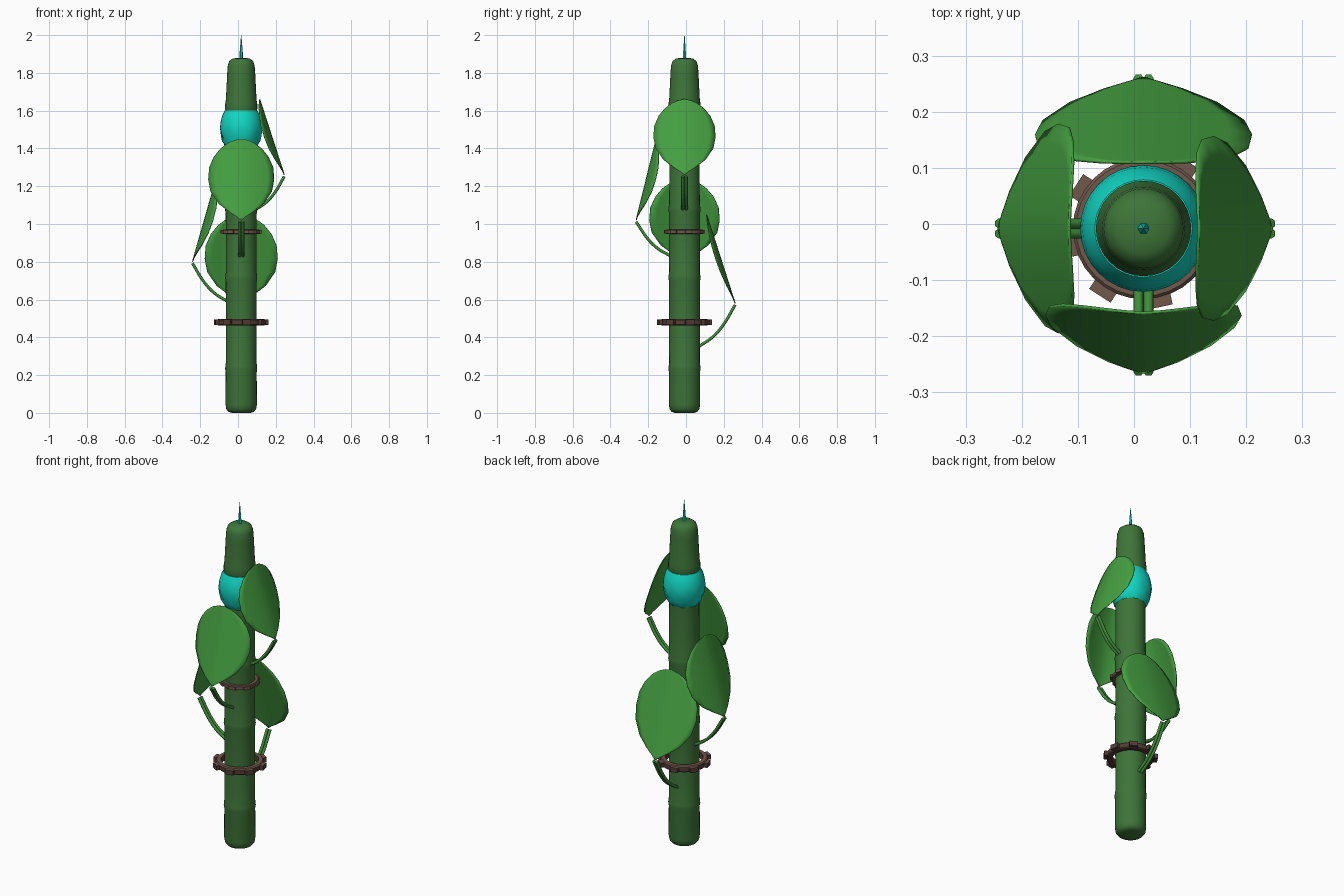
import bpy, bmesh, math
from mathutils import Vector, Matrix

if "Cube" in bpy.data.objects:
    bpy.data.objects.remove(bpy.data.objects["Cube"])

CX, CY = 0.017, -0.008  # stalk axis


def material(name, r, g, b):
    lin = [((c / 255 + 0.055) / 1.055) ** 2.4 for c in (r, g, b)]
    m = bpy.data.materials.new(name)
    m.diffuse_color = (*lin, 1)
    m.use_nodes = True
    m.node_tree.nodes["Principled BSDF"].inputs["Base Color"].default_value = m.diffuse_color
    return m


STALK = material("stalk green", 62, 117, 57)
LEAF = material("leaf green", 69, 160, 65)
STEM = material("stem green", 62, 140, 56)
CYAN = material("turquoise", 17, 214, 195)
BROWN = material("bark brown", 114, 88, 76)
DARK = material("dark bark brown", 84, 60, 54)


def make(name, bm, *mats, angle=40):
    bmesh.ops.recalc_face_normals(bm, faces=bm.faces)
    me = bpy.data.meshes.new(name)
    bm.to_mesh(me)
    bm.free()
    for m in mats:
        me.materials.append(m)
    me.shade_smooth()
    me.set_sharp_from_angle(angle=math.radians(angle))
    ob = bpy.data.objects.new(name, me)
    bpy.context.collection.objects.link(ob)
    return ob


def lathe(bm, profile, n, closed=False, bump=None):
    """Revolve (radius, z) pairs about the stalk axis."""
    rows = []
    for j, (r, z) in enumerate(profile):
        row = []
        for i in range(n):
            a = math.tau * i / n
            rr = r + (bump(i, j) if bump else 0)
            row.append(bm.verts.new((CX + rr * math.cos(a), CY + rr * math.sin(a), z)))
        rows.append(row)
    for j in range(len(rows) if closed else len(rows) - 1):
        lo, hi = rows[j], rows[(j + 1) % len(rows)]
        for i in range(n):
            k = (i + 1) % n
            bm.faces.new((lo[i], lo[k], hi[k], hi[i]))
    if not closed:
        bm.faces.new(rows[0][::-1])
        bm.faces.new(rows[-1])


# Stalk with slight swellings at its joints
profile = [(0.05, 0.0), (0.068, 0.006), (0.079, 0.02), (0.083, 0.045)]
for z in (0.24, 0.72, 1.08):
    profile += [(0.082, z - 0.025), (0.085, z - 0.008), (0.084, z + 0.008), (0.081, z + 0.025)]
profile += [(0.079, 1.58), (0.085, 1.61), (0.085, 1.635), (0.081, 1.66), (0.074, 1.80),
            (0.071, 1.84), (0.063, 1.863), (0.045, 1.876), (0.015, 1.88)]
bm = bmesh.new()
lathe(bm, profile, 32)
make("stalk", bm, STALK)

# Spike on the tip
bm = bmesh.new()
lathe(bm, [(0.011, 1.87), (0.009, 1.90), (0.005, 1.95), (0.001, 2.0)], 6)
make("tip_spike", bm, CYAN)

# Bulb around the stalk, dimpled on its lower half
bulb = [(0.075, 1.60), (0.087, 1.60), (0.100, 1.575), (0.109, 1.54), (0.113, 1.505),
        (0.110, 1.47), (0.102, 1.44), (0.091, 1.415), (0.075, 1.40)]
bm = bmesh.new()
lathe(bm, bulb, 32, bump=lambda i, j: -0.006 if 5 <= j <= 7 and (i // 2 + j) % 2 else 0)
make("bulb", bm, CYAN)


# Toothed bark rings
def bark_ring(name, z, half, inner, outer, tooth, side_mat):
    bm = bmesh.new()
    b = half * 0.3
    lathe(bm, [(inner, z - half), (outer - b, z - half), (outer, z - half + b),
               (outer, z + half - b), (outer - b, z + half), (inner, z + half)], 32, True)
    for i in range(8):
        a = math.radians(12 + 45 * i)
        depth = tooth - outer + 0.015
        m = (Matrix.Translation((CX, CY, z)) @ Matrix.Rotation(a, 4, 'Z')
             @ Matrix.Translation((tooth - depth / 2, 0, 0))
             @ Matrix.Diagonal((depth, outer * 0.36, half * 1.5, 1)))
        bmesh.ops.create_cube(bm, size=1, matrix=m)
    bmesh.ops.recalc_face_normals(bm, faces=bm.faces)
    for f in bm.faces:
        f.material_index = 0 if f.normal.z > 0.3 else 1
    make(name, bm, BROWN, side_mat, angle=30)


bark_ring("lower_bark_ring", 0.48, 0.018, 0.100, 0.126, 0.143, DARK)
bark_ring("upper_bark_ring", 0.958, 0.012, 0.078, 0.100, 0.108, BROWN)

# Leaf outline: (height fraction from the pointed end, width fraction)
OUTLINE = [(0, 0.01), (0.04, 0.13), (0.1, 0.36), (0.2, 0.68), (0.35, 0.93), (0.5, 1.0),
           (0.65, 0.97), (0.78, 0.83), (0.88, 0.63), (0.95, 0.40), (0.985, 0.2), (1, 0.02)]


def leaf(name, angle, r_tip, z_tip, r_top, z_top, half_w, cup, drop):
    out = Vector((math.cos(angle), math.sin(angle), 0))
    side = Vector((-out.y, out.x, 0))
    axis = Vector((CX, CY, 0))

    def place(r, s, z):
        return axis + out * r + side * s + Vector((0, 0, z))

    # Cupped blade
    bm = bmesh.new()
    rows = []
    for t, w in OUTLINE:
        row = []
        for k in range(-5, 6):
            u = k / 5 * w
            r = r_tip + (r_top - r_tip) * t - cup * abs(u) ** 1.6
            row.append(bm.verts.new(place(r, u * half_w, z_tip + (z_top - z_tip) * t)))
        rows.append(row)
    for a, b in zip(rows, rows[1:]):
        for i in range(10):
            bm.faces.new((a[i], a[i + 1], b[i + 1], b[i]))
    ob = make(name + "_leaf", bm, LEAF, angle=50)
    solid = ob.modifiers.new("thickness", 'SOLIDIFY')
    solid.thickness = 0.005
    solid.offset = 0

    # Pair of thin curved stems
    cu = bpy.data.curves.new(name + "_stem", 'CURVE')
    cu.dimensions = '3D'
    cu.bevel_depth = 0.009
    cu.bevel_resolution = 1
    cu.use_fill_caps = True
    cu.resolution_u = 4
    cu.materials.append(STEM)
    for s in (-0.009, 0.009):
        sp = cu.splines.new('BEZIER')
        path = [(0, 0), (0.34, 0.50), (0.64, 0.79), (1, 1)]
        sp.bezier_points.add(len(path) - 1)
        for p, (fr, fz) in zip(sp.bezier_points, path):
            p.co = place(r_tip + (0.076 - r_tip) * fr, s, z_tip - 0.008 - drop * fz)
            p.handle_left_type = p.handle_right_type = 'AUTO'
    bpy.context.collection.objects.link(bpy.data.objects.new(name + "_stem", cu))


Q = math.pi / 2
leaf("front", -Q, 0.256, 1.02, 0.150, 1.45, 0.174, 0.050, 0.18)
leaf("right", 0, 0.228, 1.26, 0.098, 1.66, 0.164, 0.040, 0.175)
leaf("left", 2 * Q, 0.258, 0.80, 0.132, 1.24, 0.186, 0.045, 0.20)
leaf("back", Q, 0.268, 0.58, 0.117, 1.05, 0.193, 0.027, 0.22)
